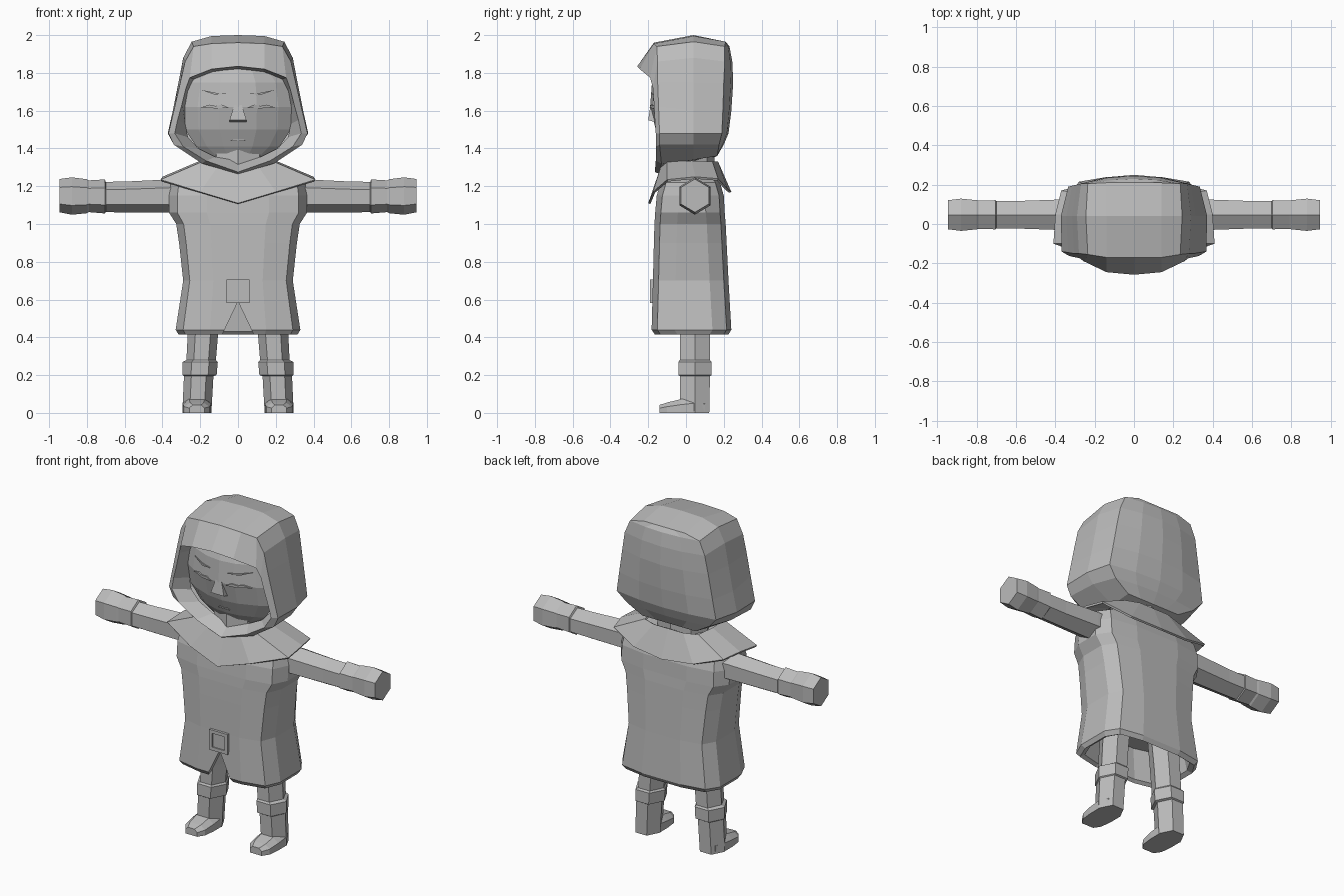
import bpy, bmesh, math

grey = bpy.data.materials.new("plain_grey")
grey.diffuse_color = (0.5, 0.5, 0.5, 1)


def make(name, verts, faces):
    bm = bmesh.new()
    vs = [bm.verts.new(v) for v in verts]
    for f in faces:
        bm.faces.new([vs[i] for i in f])
    bmesh.ops.recalc_face_normals(bm, faces=bm.faces)
    me = bpy.data.meshes.new(name)
    bm.to_mesh(me)
    bm.free()
    me.materials.append(grey)
    ob = bpy.data.objects.new(name, me)
    bpy.context.collection.objects.link(ob)
    return ob


def loft(name, rings, start=True, end=True):
    n = len(rings[0])
    faces = []
    for r in range(len(rings) - 1):
        for i in range(n):
            j = (i + 1) % n
            faces.append((r * n + i, r * n + j, (r + 1) * n + j, (r + 1) * n + i))
    if start:
        faces.append(tuple(range(n)))
    if end:
        faces.append(tuple(range((len(rings) - 1) * n, len(rings) * n)))
    return make(name, [p for r in rings for p in r], faces)


def grid(name, rows):
    n = len(rows[0])
    faces = [(r * n + i, r * n + i + 1, (r + 1) * n + i + 1, (r + 1) * n + i)
             for r in range(len(rows) - 1) for i in range(n - 1)]
    return make(name, [p for r in rows for p in r], faces)


def sym(half):
    """Close a half loop whose two ends lie on x = 0."""
    return half + [(-x, y, z) for x, y, z in half[-2:0:-1]]


def hexagon(axis, at, c1, c2, r1, r2):
    """Six-sided ring across x (arms) or z (legs)."""
    pts = []
    for k in range(6):
        a = k * math.pi / 3
        u, v = c1 + r1 * math.cos(a), c2 + r2 / 0.866 * math.sin(a)
        pts.append((at, v, u) if axis == "x" else (u, v, at))
    return pts


# Hood: loops run from the inner lining over the rim to the back edge
def hood_loop(xz, ys):
    return [(x, y, z) for (x, z), y in zip(xz, ys)]


lining = hood_loop([(0, 1.81), (.13, 1.80), (.23, 1.765), (.265, 1.7), (.28, 1.62), (.28, 1.53),
                    (.265, 1.46), (.21, 1.4), (.12, 1.355), (0, 1.345)], [-.07] * 10)
rim = hood_loop([(0, 1.835), (.14, 1.82), (.255, 1.775), (.275, 1.72), (.295, 1.64), (.32, 1.55),
                 (.335, 1.48), (.29, 1.41), (.17, 1.335), (0, 1.275)],
                [-.258, -.245, -.19, -.175, -.17, -.165, -.16, -.16, -.16, -.165])
front = hood_loop([(0, 1.96), (.14, 1.955), (.235, 1.94), (.28, 1.86), (.305, 1.75), (.335, 1.62),
                   (.368, 1.48), (.34, 1.42), (.19, 1.32), (0, 1.265)],
                  [-.17, -.17, -.155, -.15, -.15, -.145, -.14, -.14, -.13, -.14])
crown = hood_loop([(0, 2.0), (.14, 1.995), (.245, 1.965), (.29, 1.88), (.315, 1.75), (.345, 1.6),
                   (.372, 1.48), (.33, 1.42), (.19, 1.34), (0, 1.31)], [.04] * 10)
rear = hood_loop([(0, 1.965), (.14, 1.965), (.235, 1.94), (.27, 1.86), (.29, 1.75), (.315, 1.6),
                  (.335, 1.48), (.28, 1.42), (.18, 1.36), (0, 1.36)],
                 [.21, .21, .205, .205, .2, .195, .19, .175, .165, .165])
loft("hood", [sym(l) for l in (lining, rim, front, crown, rear)], False, False)

# Hood back panel, bulging in the middle
bulge = [0, .025, .04, .05, .045, .035, .025, 0]
grid("hood_back", [[(x * f, y + b * (1 - f * f), z) for f in (-1, -.5, 0, .5, 1)]
                   for (x, y, z), b in zip(rear[1:9], bulge)])

# Face: z, half width, middle y, edge y
face_rows = [(1.83, .2, -.15, -.08), (1.75, .265, -.18, -.08), (1.62, .285, -.19, -.08),
             (1.5, .28, -.16, -.06), (1.41, .22, -.12, -.05), (1.34, .13, -.075, -.04)]
grid("face", [[(w * f, yc + (ye - yc) * f * f, z) for f in (-1, -.75, -.35, 0, .35, .75, 1)]
              for z, w, yc, ye in face_rows])

# Nose
make("nose", [(-.02, -.188, 1.63), (.02, -.188, 1.63), (-.045, -.2, 1.55), (.045, -.2, 1.55),
              (-.045, -.16, 1.538), (.045, -.16, 1.538)],
     [(0, 1, 3, 2), (2, 3, 5, 4), (0, 2, 4), (1, 5, 3), (0, 4, 5, 1)])


# Eyes, brows and mouth as thin plates following the face curve
def face_plate(name, outline, side, depth):
    def pt(x, z, d):
        return (side * x, -depth + .11 * (x / .285) ** 2 - d, z)
    loft(name, [[pt(x, z, d) for x, z in outline] for d in (0, .008)])


for s, tag in ((1, "right"), (-1, "left")):
    face_plate("eye_" + tag, [(.05, 1.615), (.085, 1.632), (.12, 1.625), (.15, 1.632),
                              (.195, 1.618), (.12, 1.612)], s, .188)
    face_plate("brow_" + tag, [(.06, 1.69), (.12, 1.695), (.195, 1.71), (.12, 1.683)], s, .184)
loft("mouth", [[(x, y, z) for x, z in ((-.04, 1.44), (.04, 1.44), (.03, 1.447), (-.03, 1.447))]
               for y in (-.132, -.14)])

# Neck
loft("neck", [[(.16 * math.cos(k * math.pi / 4), .02 + .13 * math.sin(k * math.pi / 4), z)
               for k in range(8)] for z in (1.26, 1.4)])

# Pointed collar
inner = [(0, -.135, 1.265), (.11, -.135, 1.3), (.19, -.1, 1.33), (.2, .03, 1.335),
         (.18, .14, 1.33), (.1, .17, 1.33), (0, .17, 1.33)]
outer = [(0, -.2, 1.11), (.2, -.175, 1.17), (.41, -.1, 1.235), (.4, .05, 1.25),
         (.37, .17, 1.24), (.2, .22, 1.185), (0, .24, 1.17)]
collar = loft("collar", [sym(inner), sym(outer)], False, False)
collar.modifiers.new("thickness", "SOLIDIFY").thickness = .012


# Coat: hollow below, with a rim
def coat_ring(z, w, f, b):
    return sym([(0, f, z), (.45 * w, f, z), (.88 * w, f + .03, z), (w, f + .12, z),
                (w, b - .1, z), (.85 * w, b - .025, z), (.4 * w, b, z), (0, b, z)])


coat = loft("coat", [coat_ring(*r) for r in (
    (.62, .26, -.145, .19), (.43, .29, -.15, .21), (.415, .315, -.165, .225), (.44, .33, -.182, .24),
    (.7, .29, -.175, .225), (.9, .312, -.17, .215), (1.0, .327, -.167, .21), (1.06, .365, -.163, .205),
    (1.15, .365, -.155, .2), (1.22, .355, -.135, .18), (1.3, .2, -.1, .14))])

# Front slit cut out of the coat
cutter = loft("slit_cutter", [[(-.09, y, .4), (.09, y, .4), (0, y, .59)] for y in (-.3, -.08)])
cutter.hide_render = True
cut = coat.modifiers.new("slit", "BOOLEAN")
cut.operation, cut.object, cut.solver = "DIFFERENCE", cutter, "EXACT"
bpy.context.view_layer.objects.active = coat
bpy.ops.object.modifier_apply(modifier="slit")
bpy.data.objects.remove(cutter)


# Buckle: square frame with a recessed plate
def square(h, y):
    return [(-h, y, .645 - h), (h, y, .645 - h), (h, y, .645 + h), (-h, y, .645 + h)]


loft("buckle", [square(.062, -.165), square(.062, -.19), square(.042, -.19), square(.042, -.183)])

for s, tag in ((1, "right"), (-1, "left")):
    # Arm with cuff and fist: x, centre z, half height, half depth
    loft("arm_" + tag, [hexagon("x", s * x, zc, .047, h, d) for x, zc, h, d in (
        (.28, 1.145, .085, .078), (.36, 1.148, .088, .078), (.59, 1.143, .082, .07),
        (.7, 1.143, .08, .07), (.705, 1.146, .09, .074), (.79, 1.147, .084, .072),
        (.8, 1.147, .09, .074), (.88, 1.148, .099, .082), (.945, 1.15, .088, .074))])
    # Leg with boot cuff: z, centre x, half width, half depth
    loft("leg_" + tag, [hexagon("z", z, s * x, .047, w, d) for z, x, w, d in (
        (.65, .165, .085, .08), (.4, .187, .08, .08), (.28, .195, .078, .08),
        (.27, .2, .093, .088), (.2, .203, .09, .088), (.195, .208, .078, .08),
        (.0, .218, .077, .076))])
    # Foot: y, half width, height
    loft("foot_" + tag, [[(s * (.218 + a * w), y, c * h) for a, c in
                          ((-1, 0), (1, 0), (1, .6), (.55, 1), (-.55, 1), (-1, .6))]
                         for y, w, h in ((.1, .05, .08), (.04, .074, .085), (-.03, .074, .072),
                                         (-.1, .066, .055), (-.14, .04, .042))])
